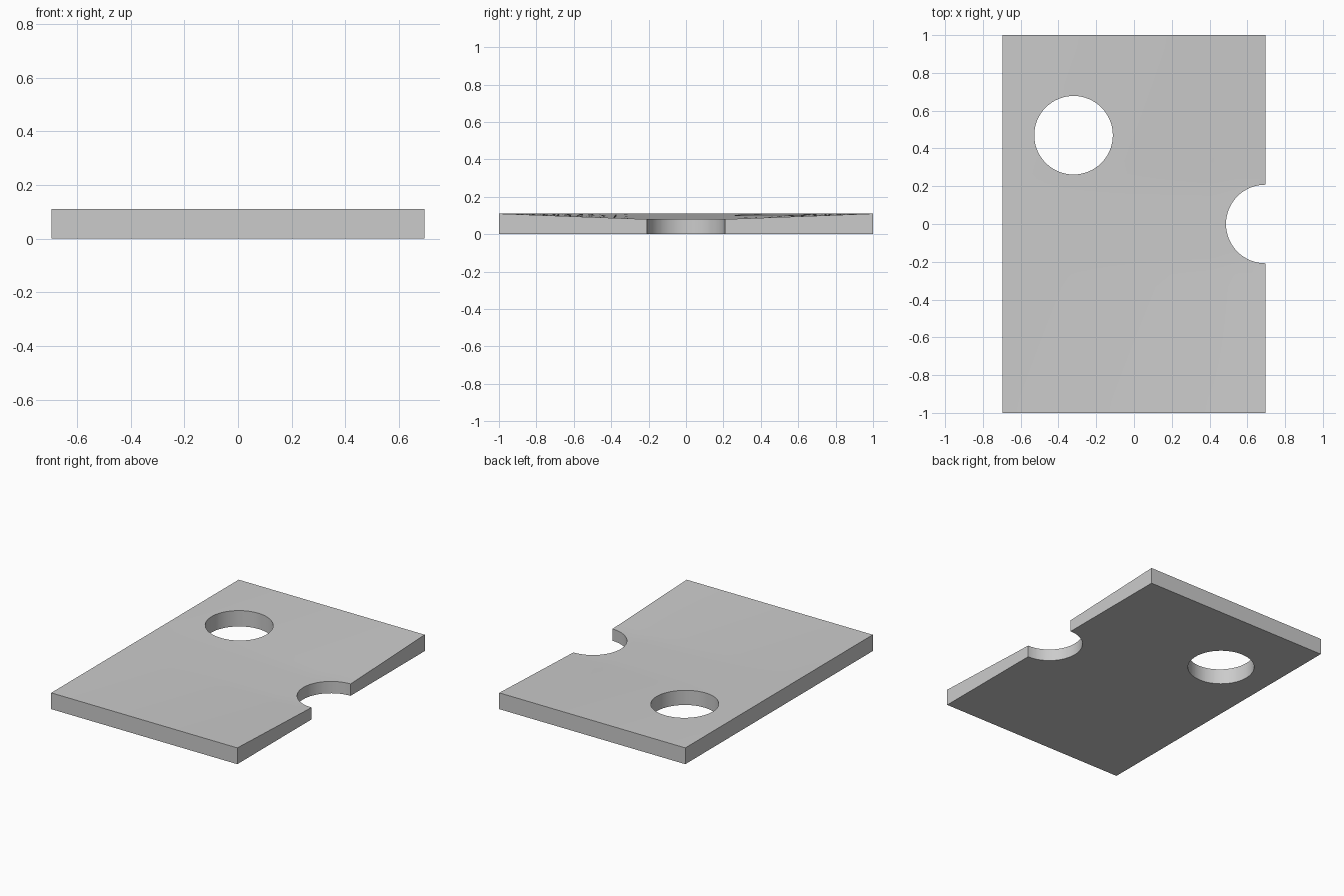
import bpy, bmesh

cube = bpy.data.objects.get("Cube")
if cube:
    bpy.data.objects.remove(cube, do_unlink=True)

HALF_X, HALF_Y, THICK, DIP = 0.695, 1.0, 0.11, 0.03
HOLE_R = 0.208

grey = bpy.data.materials.new("plain grey")
grey.use_nodes = True
colour = (0.6, 0.6, 0.6, 1)
grey.diffuse_color = colour
grey.node_tree.nodes["Principled BSDF"].inputs["Base Color"].default_value = colour


def top_height(x, y):
    """Shallow dip that deepens towards the notch in the +x edge."""
    along = min(1, (HALF_Y - abs(y)) / (HALF_Y - HOLE_R))
    across = min(1, (x + HALF_X) / (2 * HALF_X - HOLE_R))
    return THICK - DIP * along * across


# Plate: a fine grid extruded to a slab, with the top dished
bm = bmesh.new()
bmesh.ops.create_grid(bm, x_segments=20, y_segments=30, size=1)
for v in bm.verts:
    v.co.x *= HALF_X
    v.co.y *= HALF_Y
result = bmesh.ops.extrude_face_region(bm, geom=bm.faces[:], use_keep_orig=True)
for v in result["geom"]:
    if isinstance(v, bmesh.types.BMVert):
        v.co.z = top_height(v.co.x, v.co.y)
bmesh.ops.recalc_face_normals(bm, faces=bm.faces[:])
mesh = bpy.data.meshes.new("plate")
bm.to_mesh(mesh)
bm.free()
mesh.materials.append(grey)
plate = bpy.data.objects.new("plate", mesh)
bpy.context.collection.objects.link(plate)

# Round hole and half-round edge notch
for name, x, y in (("hole_cutter", -0.32, 0.47), ("notch_cutter", HALF_X, 0)):
    bpy.ops.mesh.primitive_cylinder_add(vertices=64, radius=HOLE_R, depth=1,
                                        location=(x, y, 0))
    cutter = bpy.context.object
    cutter.name = name
    cutter.hide_render = True
    cutter.data.materials.append(grey)
    bpy.ops.object.select_all(action="DESELECT")
    plate.select_set(True)
    bpy.context.view_layer.objects.active = plate
    cut = plate.modifiers.new(name, "BOOLEAN")
    cut.operation = "DIFFERENCE"
    cut.solver = "EXACT"
    cut.object = cutter
    bpy.ops.object.modifier_apply(modifier=cut.name)
    bpy.data.objects.remove(cutter, do_unlink=True)

bpy.ops.object.shade_smooth_by_angle(angle=0.5)
